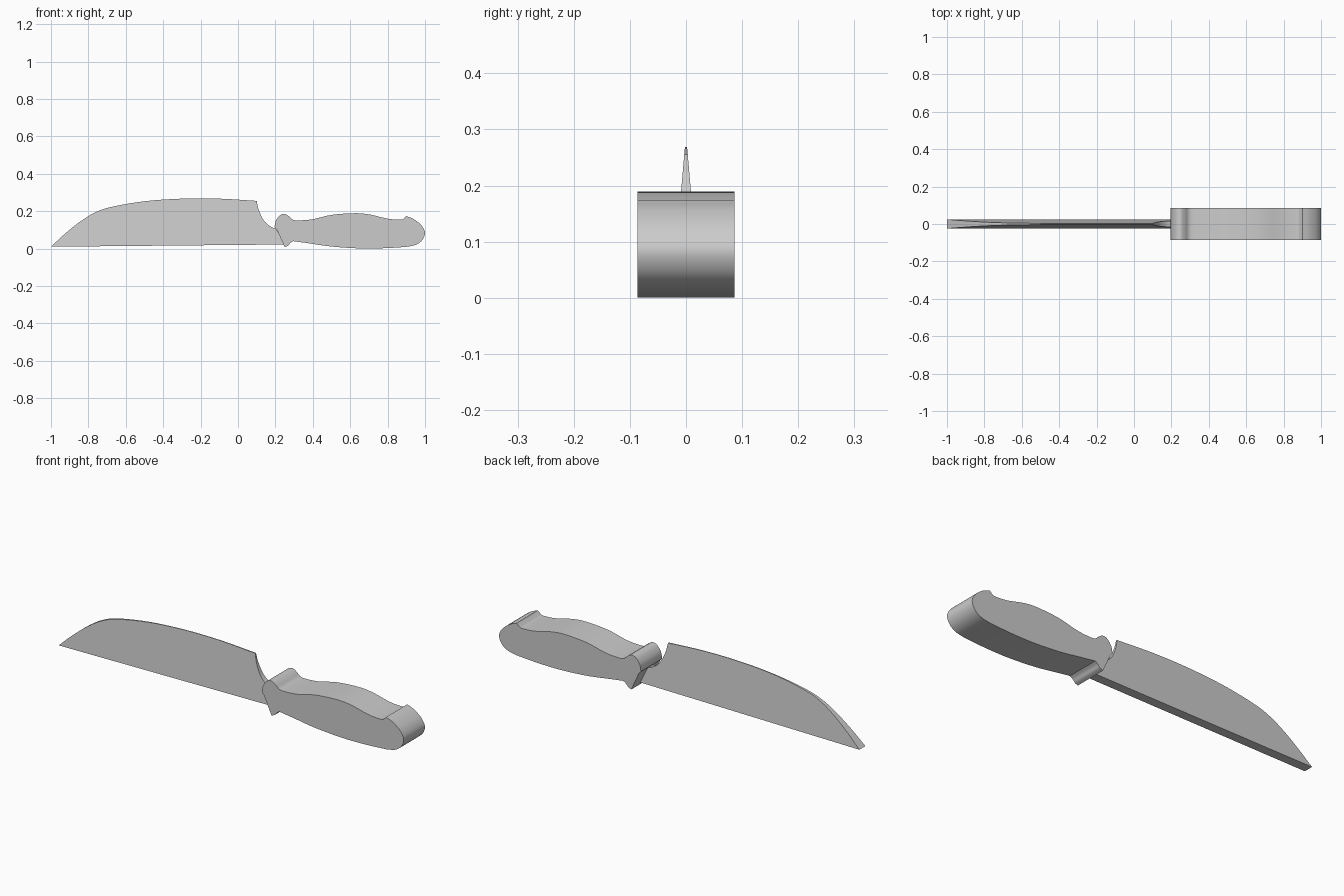
import bpy
import bmesh
from mathutils import Vector
from math import radians

default_cube = bpy.data.objects.get("Cube")
if default_cube:
    bpy.data.objects.remove(default_cube, do_unlink=True)

STEPS = 5              # curve subdivisions between control points
HANDLE_HALF = 0.086    # half thickness of the handle

grey = bpy.data.materials.new("plain_grey")
grey.use_nodes = True
shade = (0.6, 0.6, 0.6, 1)
grey.diffuse_color = shade
grey.node_tree.nodes["Principled BSDF"].inputs["Base Color"].default_value = shade


def spline(points):
    """Smooth curve passing through every control point."""
    pts = [Vector(p) for p in points]
    pts = [2 * pts[0] - pts[1]] + pts + [2 * pts[-1] - pts[-2]]
    result = []
    for a, b, c, d in zip(pts, pts[1:], pts[2:], pts[3:]):
        for i in range(STEPS):
            t = i / STEPS
            tangent_b, tangent_c = (c - a) / 2, (d - b) / 2
            result.append(b + t * tangent_b
                          + t * t * (3 * (c - b) - 2 * tangent_b - tangent_c)
                          + t ** 3 * (2 * (b - c) + tangent_b + tangent_c))
    return result + [pts[-2]]


def outline(*sections):
    """Join smooth sections, keeping a sharp corner between neighbours."""
    loop = []
    for section in sections:
        for p in spline(section):
            if not loop or (p - loop[-1]).length > 0.0005:
                loop.append(p)
    if (loop[0] - loop[-1]).length < 0.0005:
        loop.pop()
    return loop


def solid(name, profile, half_thickness):
    """Symmetric solid from an x-z outline; thickness is a function of z."""
    bm = bmesh.new()
    front, back = [[bm.verts.new((p.x, side * half_thickness(p.y), p.y))
                    for p in profile] for side in (-1, 1)]
    bm.faces.new(front)
    bm.faces.new(list(reversed(back)))
    for i in range(len(profile)):
        j = (i + 1) % len(profile)
        bm.faces.new((front[i], back[i], back[j], front[j]))
    bmesh.ops.recalc_face_normals(bm, faces=bm.faces)
    mesh = bpy.data.meshes.new(name)
    bm.to_mesh(mesh)
    bm.free()
    mesh.materials.append(grey)
    obj = bpy.data.objects.new(name, mesh)
    bpy.context.collection.objects.link(obj)
    bpy.ops.object.select_all(action="DESELECT")
    obj.select_set(True)
    bpy.context.view_layer.objects.active = obj
    bpy.ops.object.shade_smooth_by_angle(angle=radians(30))
    return obj


# Blade: wedge that is thick along the lower edge and thin along the spine
spine = [(-1, .01), (-.93, .075), (-.85, .14), (-.77, .19), (-.68, .222),
         (-.5, .253), (-.3, .267), (-.1, .267), (.1, .255)]
notch = [(.1, .255), (.11, .21), (.135, .155), (.17, .12), (.205, .105)]
heel = [(.205, .105), (.245, .022)]
edge = [(.245, .022), (-1, .01)]
solid("blade", outline(spine, notch, heel, edge),
      lambda z: 0.002 + max(0, 0.268 - z) * 0.087)

# Handle: contoured grip with a raised front guard and a rounded pommel
grip_top = [(.195, .115), (.203, .15), (.225, .178), (.25, .185),
            (.272, .173), (.295, .154), (.33, .151), (.4, .157),
            (.5, .18), (.62, .189), (.7, .183), (.8, .16),
            (.87, .155), (.887, .162), (.9, .174)]
pommel = [(.9, .174), (.94, .157), (.98, .125), (1, .085),
          (.985, .045), (.95, .02), (.9, .009)]
belly = [(.9, .009), (.78, .002), (.65, .001), (.5, .011), (.38, .028), (.295, .04)]
guard_tip = [(.295, .04), (.28, .03), (.268, .016), (.25, .008)]
front_edge = [(.25, .008), (.208, .1)]
solid("handle", outline(grip_top, pommel, belly, guard_tip, front_edge),
      lambda z: HANDLE_HALF)
